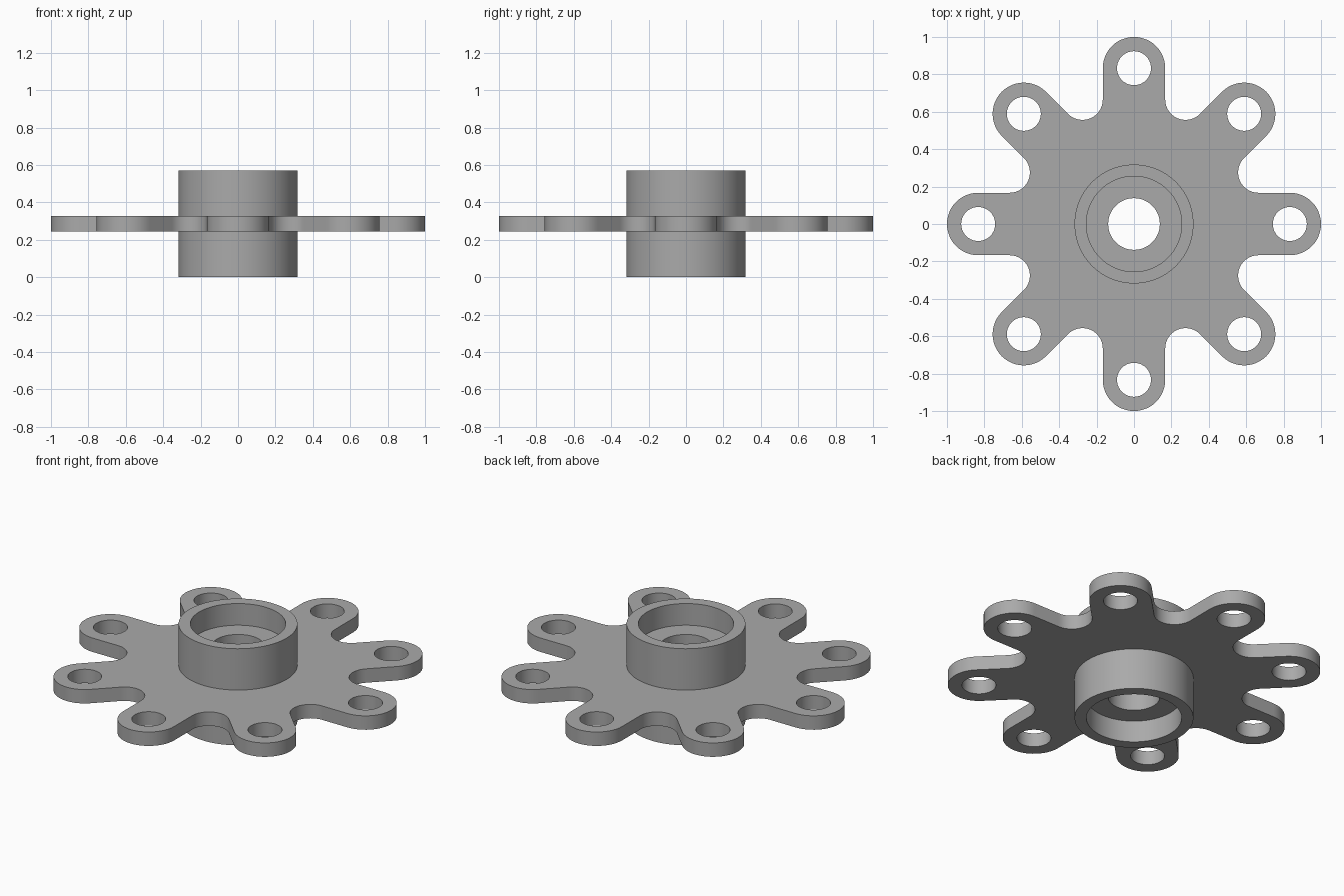
import bpy, bmesh
from math import pi, sin, cos, radians
from mathutils import Vector, Matrix

if "Cube" in bpy.data.objects:
    bpy.data.objects.remove(bpy.data.objects["Cube"])

ARMS = 8
STEP = 2 * pi / ARMS
HEIGHT, PLATE_THICK = 0.57, 0.082
TIP_R, TIP_HOLE_R = 0.167, 0.091
TIP_DIST = 1 - TIP_R
VALLEY_DIST = 0.72
VALLEY_R = VALLEY_DIST * sin(STEP / 2) - TIP_R
HUB_R, RECESS_R, BORE_R, RECESS_DEPTH = 0.318, 0.255, 0.138, 0.128

steel = bpy.data.materials.new("grey_steel")
steel.use_nodes = True
grey = (0.4, 0.4, 0.4, 1)
steel.diffuse_color = grey
steel.node_tree.nodes["Principled BSDF"].inputs["Base Color"].default_value = grey


def arc(center, radius, start, end, count):
    """Points along a circular arc."""
    angles = [start + (end - start) * i / count for i in range(count + 1)]
    return [center + radius * Vector((cos(a), sin(a))) for a in angles]


def polar(dist, angle):
    return dist * Vector((cos(angle), sin(angle)))


def circle(center, radius, count):
    return arc(center, radius, 0, 2 * pi, count)[:-1]


def finish(name, bm):
    """Clean up the mesh, add the object and smooth its round walls."""
    bmesh.ops.remove_doubles(bm, verts=bm.verts, dist=1e-5)
    bmesh.ops.recalc_face_normals(bm, faces=bm.faces)
    mesh = bpy.data.meshes.new(name)
    bm.to_mesh(mesh)
    bm.free()
    mesh.materials.append(steel)
    obj = bpy.data.objects.new(name, mesh)
    bpy.context.collection.objects.link(obj)
    bpy.ops.object.select_all(action="DESELECT")
    obj.select_set(True)
    bpy.context.view_layer.objects.active = obj
    bpy.ops.object.shade_smooth_by_angle(angle=radians(30))
    return obj


# Star plate outline: rounded arm tips joined by rounded valleys
outline, loops = [], []
for i in range(ARMS):
    a = i * STEP
    outline += arc(polar(TIP_DIST, a), TIP_R, a - pi / 2, a + pi / 2, 24)
    outline += arc(polar(VALLEY_DIST, a + STEP / 2), VALLEY_R,
                   a + 3 * pi / 2, a + STEP + pi / 2, 16)
    loops.append(circle(polar(TIP_DIST, a), TIP_HOLE_R, 40))
loops += [outline, circle(Vector((0, 0)), RECESS_R, 64)]

# Star plate: filled flat curve with holes, turned into a mesh
curve = bpy.data.curves.new("plate_outline", "CURVE")
curve.dimensions = "2D"
curve.fill_mode = "BOTH"
curve.extrude = PLATE_THICK / 2
for loop in loops:
    spline = curve.splines.new("POLY")
    spline.points.add(len(loop) - 1)
    for point, co in zip(spline.points, loop):
        point.co = (co.x, co.y, 0, 1)
    spline.use_cyclic_u = True
helper = bpy.data.objects.new("plate_outline", curve)
bm = bmesh.new()
bm.from_mesh(helper.to_mesh())
helper.to_mesh_clear()
bpy.data.objects.remove(helper)
bmesh.ops.translate(bm, verts=bm.verts, vec=(0, 0, HEIGHT / 2))
finish("star_plate", bm)

# Hub: closed section spun round z, with a bearing recess at each end
section = [(HUB_R, 0), (HUB_R, HEIGHT), (RECESS_R, HEIGHT),
           (RECESS_R, HEIGHT - RECESS_DEPTH), (BORE_R, HEIGHT - RECESS_DEPTH),
           (BORE_R, RECESS_DEPTH), (RECESS_R, RECESS_DEPTH), (RECESS_R, 0)]
bm = bmesh.new()
verts = [bm.verts.new((r, 0, z)) for r, z in section]
edges = [bm.edges.new((v, verts[i - 1])) for i, v in enumerate(verts)]
bmesh.ops.spin(bm, geom=verts + edges, cent=(0, 0, 0), axis=(0, 0, 1),
               angle=2 * pi, steps=96, use_merge=True)
finish("hub", bm)
